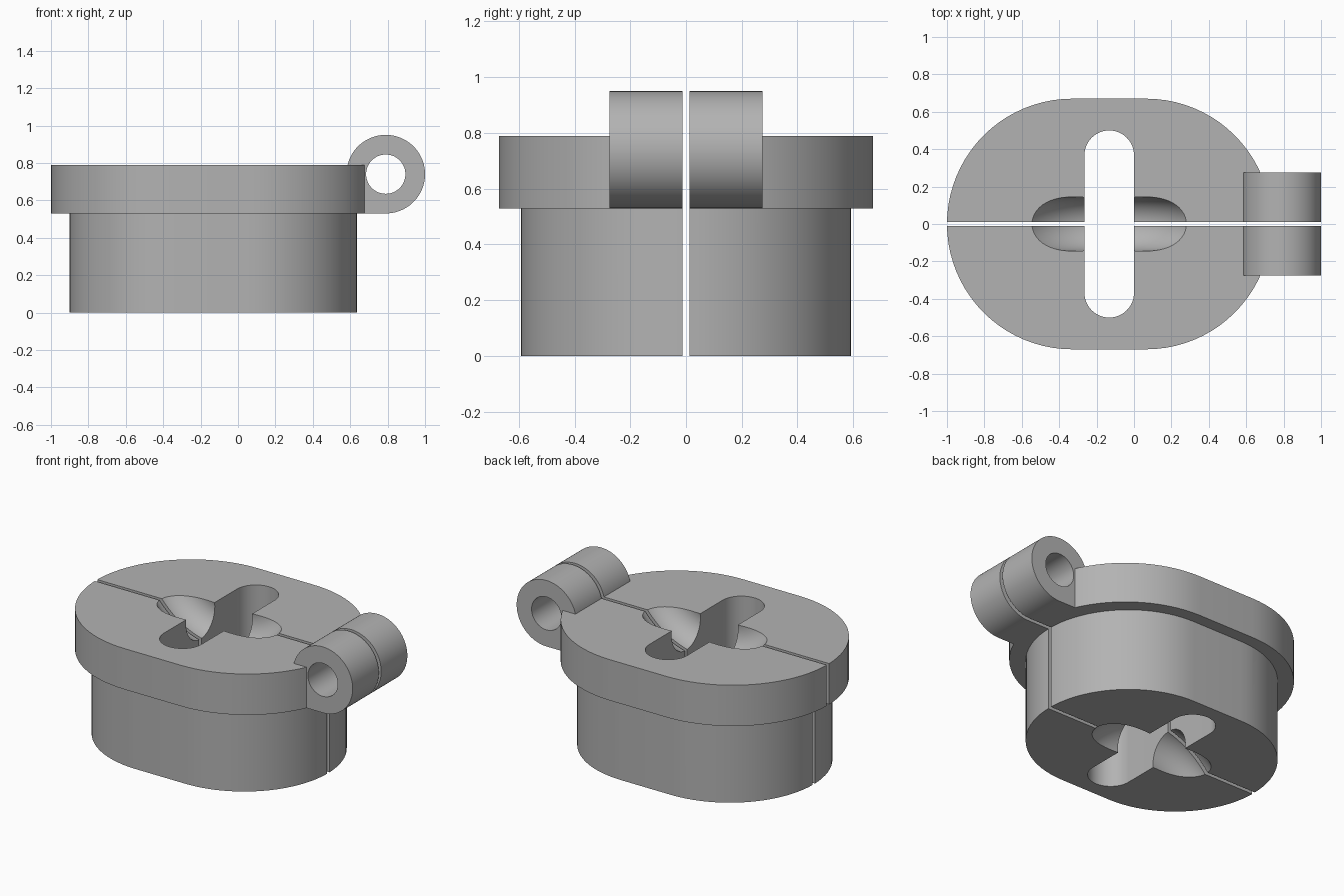
import bpy, bmesh, math
from mathutils import Vector

cube = bpy.data.objects.get("Cube")
if cube:
    bpy.data.objects.remove(cube, do_unlink=True)

CX = -0.1325      # centre of the oval collar
MID_Z = 0.395     # half of the collar height


def material(name, value):
    mat = bpy.data.materials.new(name)
    mat.use_nodes = True
    mat.diffuse_color = (value, value, value, 1)
    mat.node_tree.nodes["Principled BSDF"].inputs["Base Color"].default_value = (value, value, value, 1)
    return mat


def arc(cx, cy, r, start, end, steps=40):
    angles = [math.radians(start + (end - start) * i / steps) for i in range(steps + 1)]
    return [(cx + r * math.cos(a), cy + r * math.sin(a)) for a in angles]


def stadium(half_length, r, upright=False):
    """Oval outline with straight sides, along x or along y."""
    d = half_length - r
    if upright:
        return arc(CX, d, r, 0, 180) + arc(CX, -d, r, 180, 360)
    return arc(CX + d, 0, r, -90, 90) + arc(CX - d, 0, r, 90, 270)


def prism(name, outline, low, high, along_y=False):
    """Extrude an outline along z, or an x-z outline along y."""
    bm = bmesh.new()
    place = (lambda p: (p[0], low, p[1])) if along_y else (lambda p: (p[0], p[1], low))
    face = bm.faces.new([bm.verts.new(place(p)) for p in outline])
    new = bmesh.ops.extrude_face_region(bm, geom=[face])["geom"]
    shift = Vector((0, high - low, 0) if along_y else (0, 0, high - low))
    bmesh.ops.translate(bm, vec=shift, verts=[v for v in new if isinstance(v, bmesh.types.BMVert)])
    bmesh.ops.recalc_face_normals(bm, faces=bm.faces)
    mesh = bpy.data.meshes.new(name)
    bm.to_mesh(mesh)
    bm.free()
    obj = bpy.data.objects.new(name, mesh)
    bpy.context.collection.objects.link(obj)
    return obj


def rope_groove(name, z):
    """Ring whose edge dips into the collar, leaving a curved trough."""
    bpy.ops.mesh.primitive_torus_add(
        major_radius=0.39, minor_radius=0.145, major_segments=128, minor_segments=48,
        location=(CX, 0, z), rotation=(math.pi / 2, 0, 0))
    obj = bpy.context.object
    obj.name = name
    return obj


# Solid parts: lower body, wider flange, and hinge barrel with a square foot
collar = prism("split_collar", stadium(0.768, 0.592), 0, 0.6)
flange = prism("flange", stadium(0.8675, 0.67), 0.53, 0.79)
hinge_outline = arc(0.79, 0.74, 0.21, -90, 180, 72) + [(0.58, 0.53)]
hinge = prism("hinge_barrel", hinge_outline, -0.275, 0.275, along_y=True)

# Openings: hinge pin bore, through slot, rope grooves above and below
bore = prism("pin_bore", arc(0.79, 0.74, 0.105, 0, 360, 64)[:-1], -1, 1, along_y=True)
slot = prism("through_slot", stadium(0.5, 0.1325, upright=True), -0.2, 1.2)
top_groove = rope_groove("top_groove", MID_Z * 2 + 0.34)
bottom_groove = rope_groove("bottom_groove", -0.34)

# Everything behind the split line is removed, then the front half is mirrored
split = prism("split_cutter", [(-2, -0.012), (2, -0.012), (2, 2), (-2, 2)], -1, 2)

steps = [(flange, "UNION"), (hinge, "UNION")]
steps += [(c, "DIFFERENCE") for c in (bore, slot, top_groove, bottom_groove, split)]
for helper, operation in steps:
    mod = collar.modifiers.new(helper.name, "BOOLEAN")
    mod.object = helper
    mod.operation = operation
    mod.solver = "EXACT"
    helper.hide_render = True
mirror = collar.modifiers.new("mirror", "MIRROR")
mirror.use_axis = (False, True, False)
mirror.use_clip = False
mirror.use_mirror_merge = False

# Bake the modifiers and drop the helpers
bpy.context.view_layer.update()
graph = bpy.context.evaluated_depsgraph_get()
baked = bpy.data.meshes.new_from_object(collar.evaluated_get(graph))
collar.modifiers.clear()
collar.data = baked
for helper, _ in steps:
    bpy.data.objects.remove(helper, do_unlink=True)

baked.materials.clear()
baked.materials.append(material("plain_grey", 0.45))

bpy.ops.object.select_all(action="DESELECT")
collar.select_set(True)
bpy.context.view_layer.objects.active = collar
bpy.ops.object.shade_smooth_by_angle(angle=math.radians(30))
